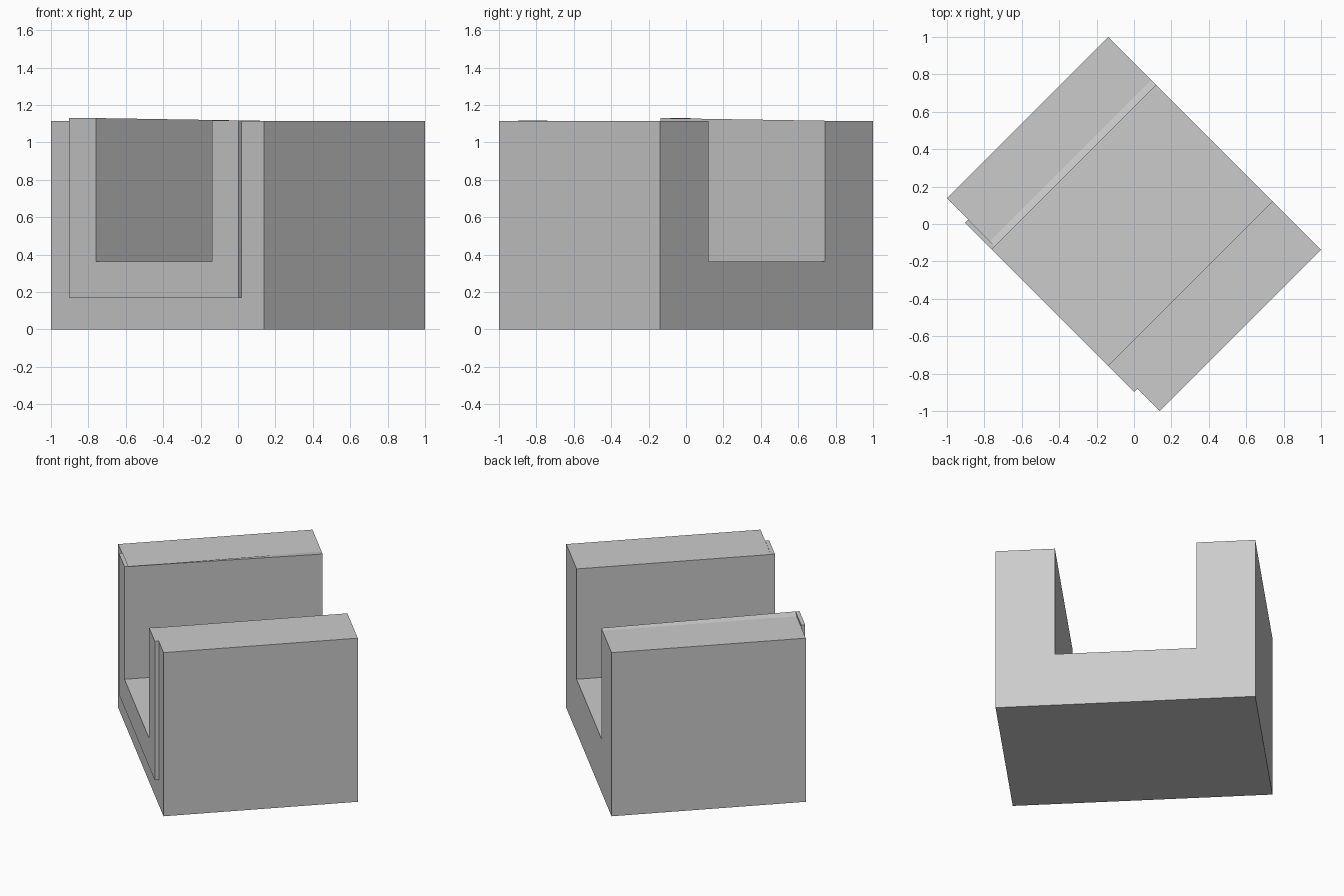
import bpy
import bmesh
import math
from mathutils import Matrix

cube = bpy.data.objects.get("Cube")
if cube:
    bpy.data.objects.remove(cube, do_unlink=True)

grey = bpy.data.materials.new("plain grey")
grey.use_nodes = True
colour = (0.6, 0.6, 0.6, 1)
grey.diffuse_color = colour
grey.node_tree.nodes["Principled BSDF"].inputs["Base Color"].default_value = colour

# The block stands diagonally on the ground
TURN = Matrix.Rotation(math.radians(-45), 4, "Z")
SLOT_LEFT, SLOT_RIGHT, FLOOR = -0.441, 0.437, 0.363
TOP, FRONT, BACK = 1.115, -0.609, 0.609


def loft(name, front_profile, y0, y1, back_profile=None):
    """Join a front outline to a back outline (the same one if not given)."""
    bm = bmesh.new()
    rings = []
    for profile, y in ((front_profile, y0), (back_profile or front_profile, y1)):
        rings.append([bm.verts.new((x, y, z)) for x, z in profile])
    count = len(front_profile)
    for ring in rings:
        bm.faces.new(ring)
    for i in range(count):
        j = (i + 1) % count
        bm.faces.new((rings[0][i], rings[0][j], rings[1][j], rings[1][i]))
    bmesh.ops.recalc_face_normals(bm, faces=bm.faces)
    bm.transform(TURN)
    mesh = bpy.data.meshes.new(name)
    bm.to_mesh(mesh)
    bm.free()
    mesh.materials.append(grey)
    obj = bpy.data.objects.new(name, mesh)
    bpy.context.collection.objects.link(obj)
    return obj


def channel(left, right, bottom, left_top, right_top):
    """U-shaped outline around the slot."""
    return [(left, bottom), (right, bottom), (right, right_top),
            (SLOT_RIGHT, right_top), (SLOT_RIGHT, FLOOR),
            (SLOT_LEFT, FLOOR), (SLOT_LEFT, left_top), (left, left_top)]


# Main block with the open slot
loft("channel_block", channel(-0.805, 0.805, 0, TOP, TOP), FRONT, BACK)

# Thin raised lip on the front end
loft("front_lip", channel(-0.643, 0.637, 0.17, 1.13, 1.117), -0.634, FRONT)

# Slight ridge along the inner edge of one wall, fading towards the back
def ridge(height):
    return [(-0.48, TOP), (SLOT_LEFT, TOP), (SLOT_LEFT, height)]


loft("wall_ridge", ridge(1.13), FRONT, BACK, ridge(1.116))
